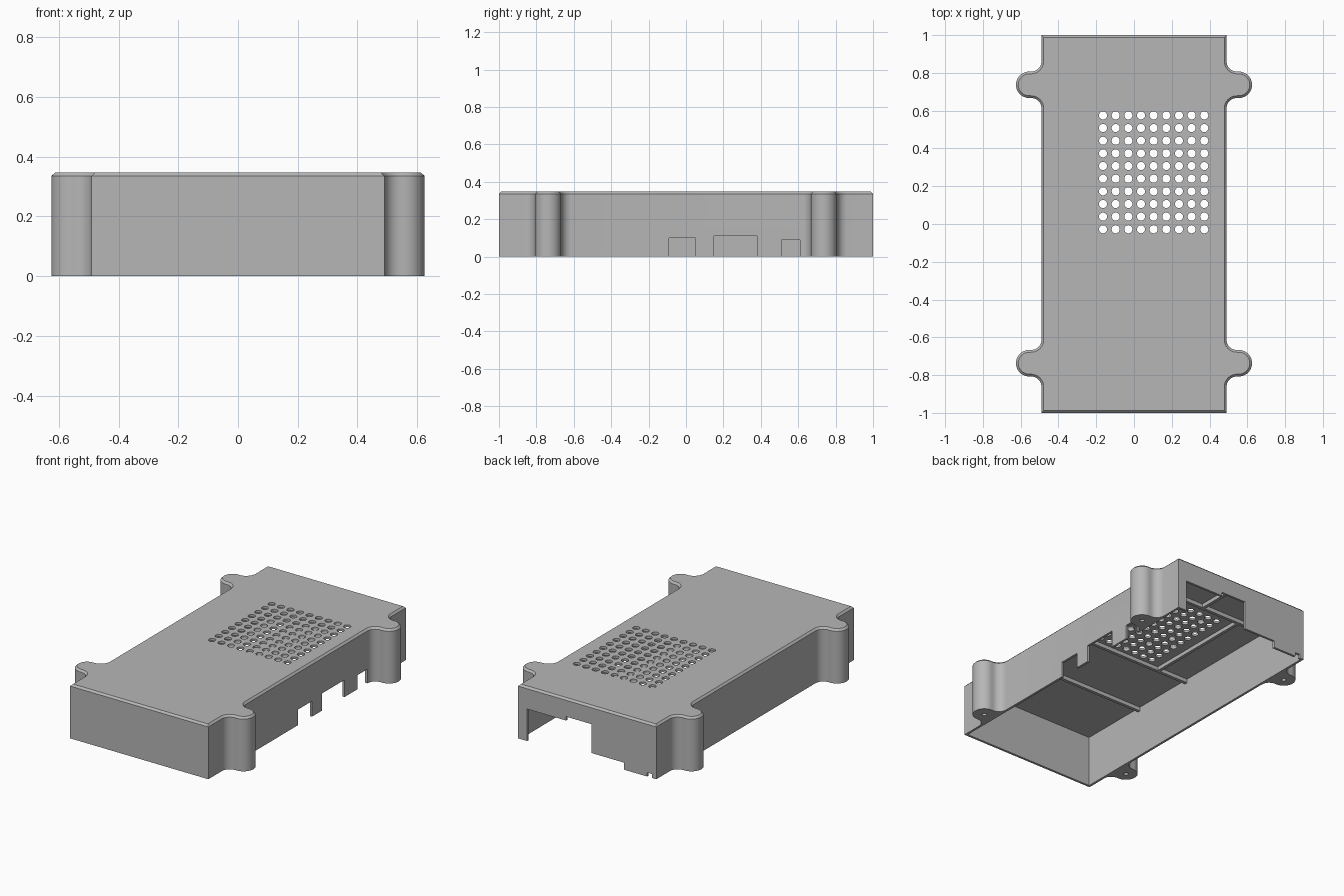
import bpy, bmesh
from math import sin, cos, radians

W, L, H = 0.49, 1.0, 0.347      # half width, half length, height
T = 0.015                       # wall and roof thickness
EAR_X, EAR_Y, EAR_R, FILLET = 0.555, 0.737, 0.07, 0.055

cube = bpy.data.objects.get("Cube")
if cube:
    bpy.data.objects.remove(cube)

gray = bpy.data.materials.new("case_gray")
gray.use_nodes = True
color = (0.47, 0.47, 0.47, 1)
gray.diffuse_color = color
gray.node_tree.nodes["Principled BSDF"].inputs["Base Color"].default_value = color


def make_object(name, bm):
    bmesh.ops.recalc_face_normals(bm, faces=bm.faces)
    mesh = bpy.data.meshes.new(name)
    bm.to_mesh(mesh)
    bm.free()
    mesh.materials.append(gray)
    obj = bpy.data.objects.new(name, mesh)
    bpy.context.collection.objects.link(obj)
    return obj


def add_box(bm, x0, x1, y0, y1, z0, z1):
    verts = bmesh.ops.create_cube(bm, size=1)["verts"]
    for v in verts:
        v.co.x = x1 if v.co.x > 0 else x0
        v.co.y = y1 if v.co.y > 0 else y0
        v.co.z = z1 if v.co.z > 0 else z0


def add_cylinder(bm, x, y, z0, z1, radius, sides):
    verts = bmesh.ops.create_cone(bm, cap_ends=True, segments=sides,
                                  radius1=radius, radius2=radius, depth=z1 - z0)["verts"]
    bmesh.ops.translate(bm, verts=verts, vec=(x, y, (z0 + z1) / 2))


def arc(cx, cy, r, a0, a1, steps):
    angles = [radians(a0 + (a1 - a0) * i / steps) for i in range(steps + 1)]
    return [(cx + r * cos(a), cy + r * sin(a)) for a in angles]


def ear(yc):
    # Concave fillet, round lug, concave fillet, going up the +x side
    off = EAR_R + FILLET
    fx = W + FILLET
    return (arc(fx, yc - off, FILLET, 180, 90, 8)
            + arc(EAR_X, yc, EAR_R, -90, 90, 20)
            + arc(fx, yc + off, FILLET, 270, 180, 8))


def cut(target, name, bm):
    cutter = make_object(name, bm)
    cutter.hide_render = True
    mod = target.modifiers.new(name, "BOOLEAN")
    mod.operation = "DIFFERENCE"
    mod.solver = "EXACT"
    mod.object = cutter
    bpy.context.view_layer.objects.active = target
    bpy.ops.object.modifier_apply(modifier=name)
    bpy.data.objects.remove(cutter)


# Outer body with four screw lugs and a chamfered top edge
side = [(W, -L)] + ear(-EAR_Y) + ear(EAR_Y) + [(W, L)]
outline = side + [(-x, y) for x, y in reversed(side)]
bm = bmesh.new()
base = bm.faces.new([bm.verts.new((x, y, 0)) for x, y in outline])
top = bmesh.ops.extrude_face_region(bm, geom=[base], use_keep_orig=True)["geom"]
bmesh.ops.translate(bm, verts=[g for g in top if isinstance(g, bmesh.types.BMVert)],
                    vec=(0, 0, H))
bmesh.ops.recalc_face_normals(bm, faces=bm.faces)
rim = [e for e in bm.edges if all(v.co.z > H / 2 for v in e.verts)]
bmesh.ops.bevel(bm, geom=rim, offset=0.012, segments=1, affect="EDGES", profile=0.5)
case = make_object("case_shell", bm)

# Inner cavity, open below
bm = bmesh.new()
add_box(bm, -W + T, W - T, -L + T, L - T, -0.1, H - T)
cut(case, "cavity", bm)

# Port openings along the +x wall
bm = bmesh.new()
for y0, y1, z in ((-0.09, 0.05, 0.10), (0.15, 0.38, 0.11), (0.51, 0.61, 0.09)):
    add_box(bm, W - 0.04, W + 0.04, y0, y1, -0.1, z)
cut(case, "side_ports", bm)

# Stepped openings in the back wall
for x0, x1, z in ((0.15, 0.427, 0.205), (-0.03, 0.151, 0.23),
                  (-0.26, -0.029, 0.045), (-0.46, -0.425, 0.025)):
    bm = bmesh.new()
    add_box(bm, x0, x1, L - 0.04, L + 0.04, -0.1, z)
    cut(case, "back_port", bm)

# Vent grid through the roof
bm = bmesh.new()
for col in range(9):
    for row in range(10):
        add_cylinder(bm, -0.164 + col * 0.067, -0.028 + row * 0.067,
                     H - 0.05, H + 0.05, 0.0215, 20)
cut(case, "vent_holes", bm)

# Blind screw holes in the lugs
bm = bmesh.new()
for sx in (-1, 1):
    for sy in (-1, 1):
        add_cylinder(bm, sx * EAR_X, sy * EAR_Y, -0.1, 0.2, 0.014, 16)
cut(case, "screw_holes", bm)

bpy.ops.object.select_all(action="DESELECT")
case.select_set(True)
bpy.context.view_layer.objects.active = case
bpy.ops.object.shade_smooth_by_angle(angle=radians(30))

# Stiffening ribs under the roof
rib_low, rib_top, rib_half = H - T - 0.025, H - T + 0.003, 0.01
for name, y in (("front_rib", -0.52), ("middle_rib", -0.08), ("rear_rib", 0.67)):
    bm = bmesh.new()
    add_box(bm, -W + 0.01, W - 0.01, y - rib_half, y + rib_half, rib_low, rib_top)
    make_object(name, bm)
for name, x, y0, y1 in (("vent_side_rib", -0.255, -0.08, 0.67),
                        ("rear_center_rib", 0.025, 0.67, L - 0.01)):
    bm = bmesh.new()
    add_box(bm, x - rib_half, x + rib_half, y0, y1, rib_low, rib_top)
    make_object(name, bm)
